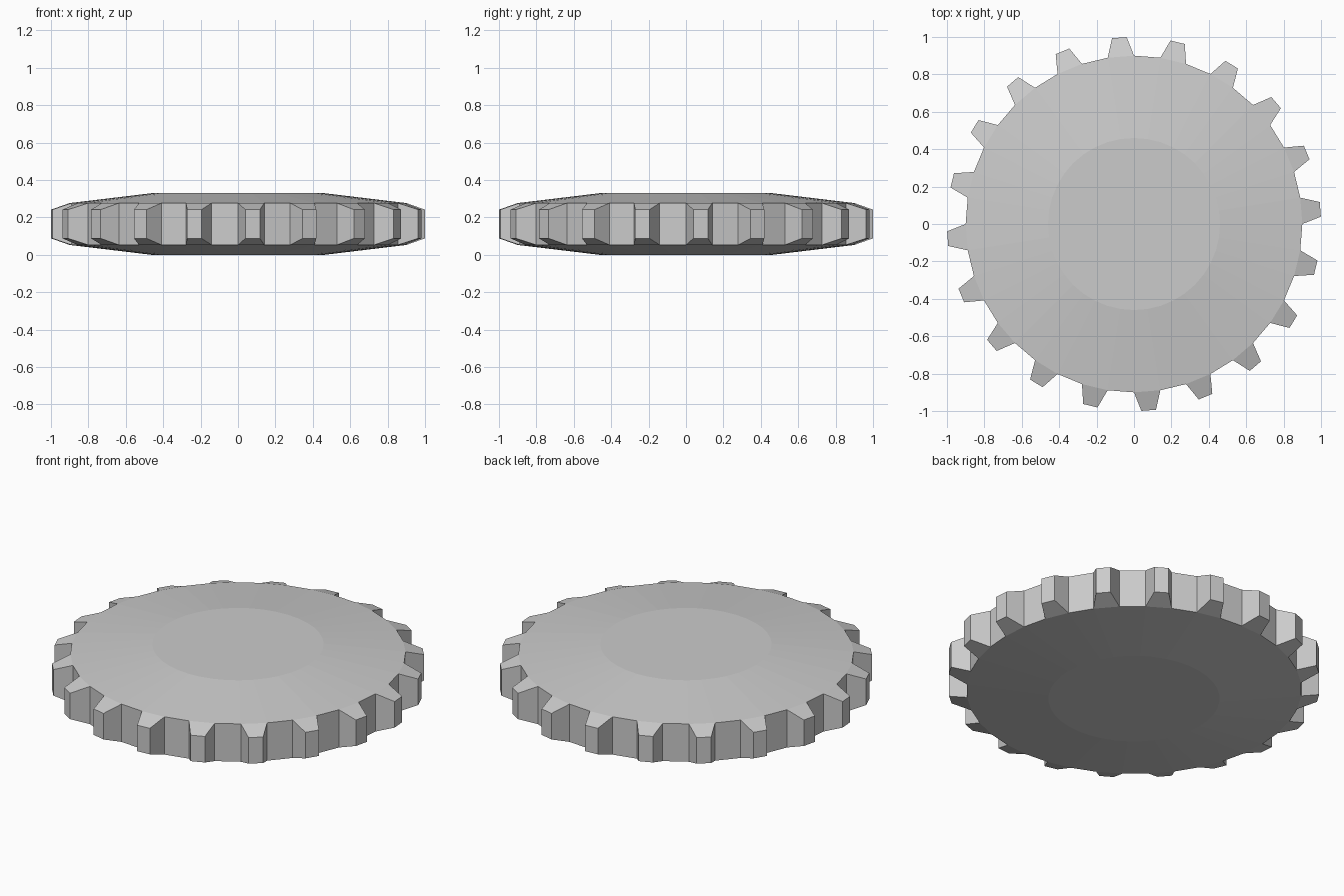
import bpy, bmesh
from math import sin, cos, radians

if "Cube" in bpy.data.objects:
    bpy.data.objects.remove(bpy.data.objects["Cube"])

TEETH = 20
STEP = 360 / TEETH
MID = 0.165                      # mid-height of the gear


def point(bm, r, deg, z):
    a = radians(deg)
    return bm.verts.new((r * cos(a), r * sin(a), z))


bm = bmesh.new()
layers = []
for side in (-1, 1):
    # hub ring, root ring (two points per tooth) and tooth tips
    hub = [point(bm, 0.46, i * STEP / 2, MID + side * 0.165) for i in range(2 * TEETH)]
    root = [point(bm, 0.90, i * STEP / 2, MID + side * 0.112) for i in range(2 * TEETH)]
    tip = [point(bm, 1.0, i * STEP + d, MID + side * 0.077)
           for i in range(TEETH) for d in (2.25, 6.75)]
    layers.append((root, tip))
    # flat hub disc, sloping web and tooth flanks
    bm.faces.new(hub)
    n = 2 * TEETH
    for i in range(n):
        j = (i + 1) % n
        bm.faces.new((hub[i], root[i], root[j], hub[j]))
        if i % 2 == 0:
            bm.faces.new((root[i], tip[i], tip[j], root[j]))

# outer wall following the toothed outline
outlines = []
for root, tip in layers:
    line = []
    for i in range(0, 2 * TEETH, 2):
        line += [root[i], tip[i], tip[i + 1], root[i + 1]]
    outlines.append(line)
low, high = outlines
for i in range(len(low)):
    j = (i + 1) % len(low)
    bm.faces.new((low[i], low[j], high[j], high[i]))

bmesh.ops.recalc_face_normals(bm, faces=bm.faces)
mesh = bpy.data.meshes.new("gear_wheel")
bm.to_mesh(mesh)
bm.free()
gear = bpy.data.objects.new("gear_wheel", mesh)
bpy.context.collection.objects.link(gear)
